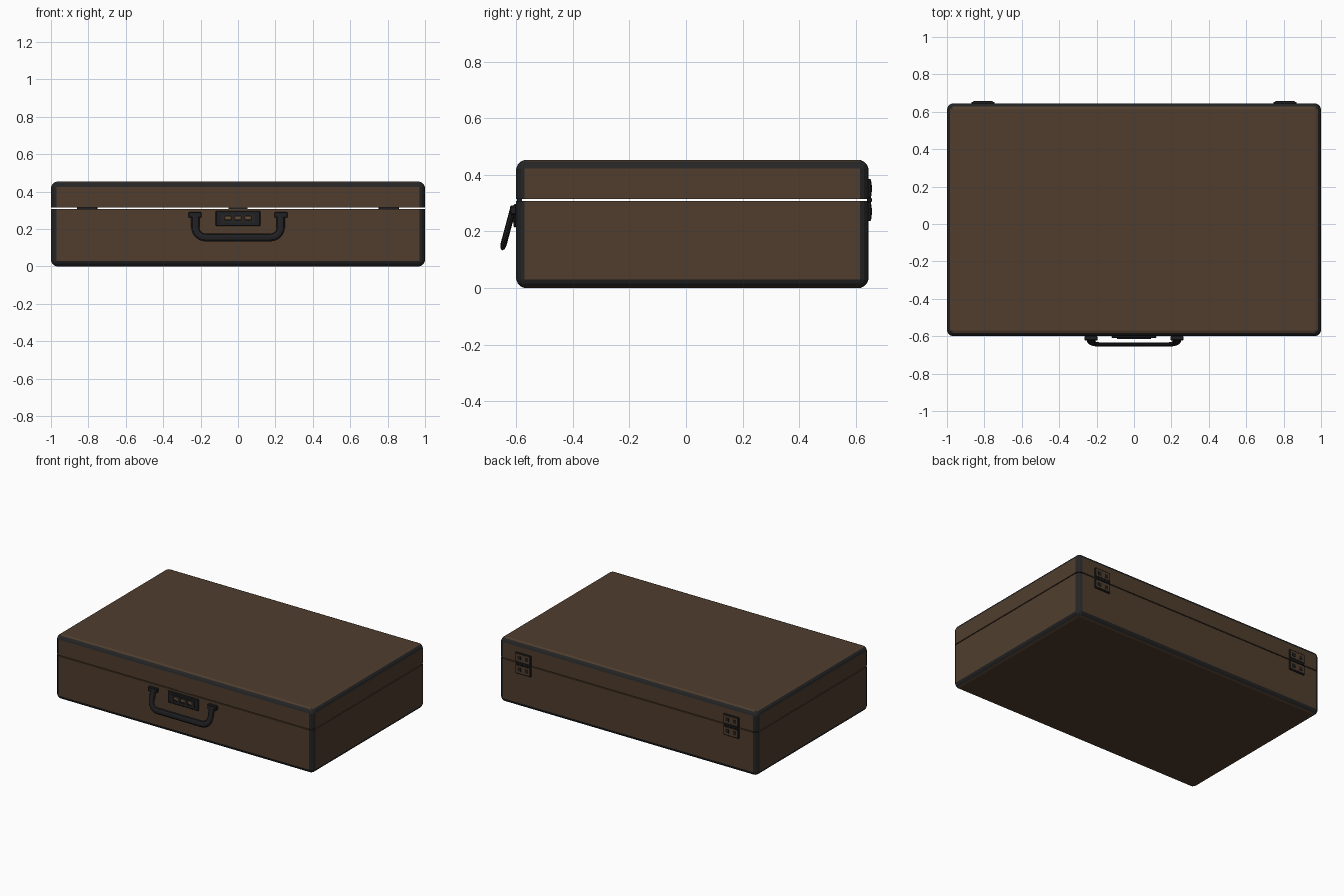
import bpy, bmesh, math
from mathutils import Vector, Matrix

if "Cube" in bpy.data.objects:
    bpy.data.objects.remove(bpy.data.objects["Cube"])


def material(name, rgb):
    m = bpy.data.materials.new(name)
    m.diffuse_color = (*rgb, 1)
    m.use_nodes = True
    m.node_tree.nodes["Principled BSDF"].inputs["Base Color"].default_value = m.diffuse_color
    return m


BROWN = material("brown leather", (0.080, 0.048, 0.027))
BLACK = material("black trim", (0.018, 0.018, 0.019))
DARK = material("black fittings", (0.014, 0.014, 0.016))
BRASS = material("dull brass", (0.13, 0.075, 0.035))

Y0, Y1, TOP = -0.60, 0.645, 0.453
SEAM_LOW, SEAM_HIGH = 0.308, 0.314


def add_object(name, bm, mats):
    me = bpy.data.meshes.new(name)
    bm.to_mesh(me)
    bm.free()
    for m in mats:
        me.materials.append(m)
    ob = bpy.data.objects.new(name, me)
    bpy.context.scene.collection.objects.link(ob)
    return ob


def cube(x, y, z):
    bm = bmesh.new()
    bmesh.ops.create_cube(bm, size=1)
    lo, hi = Vector((x[0], y[0], z[0])), Vector((x[1], y[1], z[1]))
    bmesh.ops.transform(bm, verts=bm.verts, matrix=Matrix.Translation(
        (lo + hi) / 2) @ Matrix.Diagonal((*(hi - lo), 1)))
    return bm


def bevel(bm, width, segments, profile=0.5):
    bmesh.ops.bevel(bm, geom=bm.edges[:], offset=width, segments=segments,
                    profile=profile, affect='EDGES')
    bm.normal_update()


def box(name, x, y, z, mat, width=0.0):
    bm = cube(x, y, z)
    if width:
        bevel(bm, width, 1)
    return add_object(name, bm, [mat])


# Hollow case half: rounded box cut at the seam, black trim on its edges
def case_half(name, height, keep_upper):
    bm = cube((-1, 1), (Y0, Y1), (0, TOP))
    bevel(bm, 0.03, 3, 0.42)
    for f in bm.faces:
        n = [abs(c) for c in f.normal]
        f.material_index = 0 if max(n) > 0.999 or n[2] > 0.87 else 1
    bmesh.ops.bisect_plane(bm, geom=bm.verts[:] + bm.edges[:] + bm.faces[:],
                           plane_co=(0, 0, height), plane_no=(0, 0, 1),
                           clear_inner=keep_upper, clear_outer=not keep_upper)
    ob = add_object(name, bm, [BROWN, BLACK])
    wall = ob.modifiers.new("wall", 'SOLIDIFY')
    wall.thickness = 0.015
    wall.offset = -1


case_half("case_base", SEAM_LOW, False)
case_half("case_lid", SEAM_HIGH, True)

# Hidden catch bridging the seam behind the lock
box("lock_catch", (-0.05, 0.05), (-0.598, -0.58), (0.29, 0.33), DARK)

# Combination lock: plate, raised frame and three number wheels
box("lock_plate", (-0.12, 0.12), (-0.610, -0.598), (0.215, 0.297), DARK, 0.004)
for i, z in enumerate(((0.232, 0.240), (0.272, 0.280))):
    box(f"lock_frame_rail_{i}", (-0.09, 0.09), (-0.616, -0.606), z, BLACK)
for i in range(4):
    x = -0.081 + 0.054 * i
    box(f"lock_frame_post_{i}", (x - 0.009, x + 0.009), (-0.616, -0.606), (0.236, 0.276), BLACK)
for i in range(3):
    x = -0.054 + 0.054 * i
    box(f"number_wheel_{i}", (x - 0.018, x + 0.018), (-0.613, -0.606), (0.248, 0.268), BRASS, 0.002)

# Carrying handle: flattened tube hanging forward from two mounts
points = [(-0.228, 0.0), (-0.228, -0.075)]
for k in range(1, 7):
    a = math.pi + k * math.pi / 12
    points.append((-0.173 + 0.055 * math.cos(a), -0.075 + 0.055 * math.sin(a)))
points += [(-x, z) for x, z in reversed(points)]
curve = bpy.data.curves.new("handle", 'CURVE')
curve.dimensions = '3D'
curve.bevel_depth = 0.022
curve.bevel_resolution = 2
curve.use_fill_caps = True
spline = curve.splines.new('POLY')
spline.points.add(len(points) - 1)
for p, (x, z) in zip(spline.points, points):
    p.co = (x, 0, z, 1)
curve.materials.append(DARK)
handle = bpy.data.objects.new("handle", curve)
bpy.context.scene.collection.objects.link(handle)
handle.location = (0, -0.611, 0.28)
handle.rotation_euler = (math.radians(-15), 0, 0)
handle.scale = (1, 0.5, 1)
bpy.context.view_layer.objects.active = handle
handle.select_set(True)
bpy.ops.object.convert(target='MESH')
bpy.ops.object.shade_smooth_by_angle(angle=math.radians(40))

for side in (-1, 1):
    tag = "left" if side < 0 else "right"
    c = 0.23 * side
    box(f"handle_mount_{tag}", (c - 0.035, c + 0.035), (-0.622, -0.598), (0.26, 0.291), DARK, 0.004)

    # Rear hinge: two leaves with inset panels, screws and a barrel
    h = 0.807 * side
    for leaf, z0, z1 in (("lower", 0.237, 0.304), ("upper", 0.318, 0.385)):
        box(f"hinge_{leaf}_{tag}", (h - 0.061, h + 0.061), (0.643, 0.653), (z0, z1), DARK, 0.002)
        box(f"hinge_{leaf}_panel_{tag}", (h - 0.053, h + 0.053), (0.650, 0.655),
            (z0 + 0.008, z1 - 0.008), BROWN)
        mid = (z0 + z1) / 2
        for s in (-1, 1):
            x = h + s * 0.028
            box(f"hinge_{leaf}_screw_{tag}_{s}", (x - 0.012, x + 0.012), (0.652, 0.657),
                (mid - 0.012, mid + 0.012), DARK)
    box(f"hinge_barrel_{tag}", (h - 0.055, h + 0.055), (0.640, 0.657), (0.302, 0.320), DARK, 0.004)
